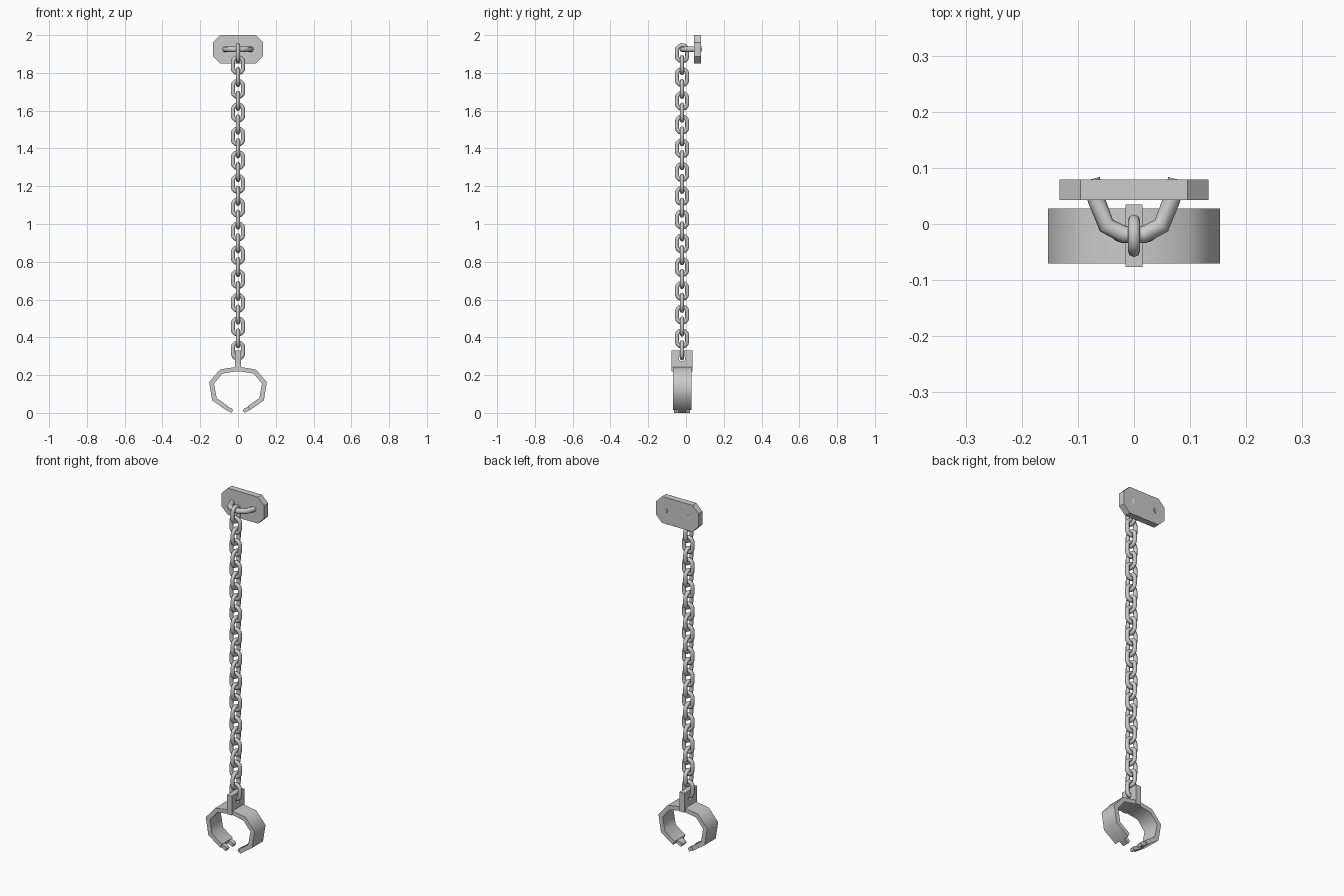
import bpy, bmesh
from math import sin, cos, pi, radians

if "Cube" in bpy.data.objects:
    bpy.data.objects.remove(bpy.data.objects["Cube"])

CY = -0.021  # chain and cuff depth centre


def finish(name, bm, angle=None):
    bmesh.ops.recalc_face_normals(bm, faces=bm.faces[:])
    me = bpy.data.meshes.new(name)
    bm.to_mesh(me)
    bm.free()
    ob = bpy.data.objects.new(name, me)
    bpy.context.collection.objects.link(ob)
    if angle:
        bpy.ops.object.select_all(action='DESELECT')
        ob.select_set(True)
        bpy.context.view_layer.objects.active = ob
        bpy.ops.object.shade_smooth_by_angle(angle=radians(angle))
    return ob


def tube(name, pts, r, closed=False):
    cu = bpy.data.curves.new(name, 'CURVE')
    cu.dimensions = '3D'
    cu.bevel_depth = r
    cu.bevel_resolution = 2
    cu.use_fill_caps = not closed
    sp = cu.splines.new('POLY')
    sp.points.add(len(pts) - 1)
    for p, co in zip(sp.points, pts):
        p.co = (*co, 1)
    sp.use_cyclic_u = closed
    ob = bpy.data.objects.new(name, cu)
    bpy.context.collection.objects.link(ob)
    bpy.ops.object.select_all(action='DESELECT')
    ob.select_set(True)
    bpy.context.view_layer.objects.active = ob
    bpy.ops.object.convert(target='MESH')
    ob = bpy.context.object
    bpy.ops.object.shade_smooth_by_angle(angle=radians(60))
    return ob


def extrude_profile(bm, pts, vec):
    f = bm.faces.new([bm.verts.new(p) for p in pts])
    new = bmesh.ops.extrude_face_region(bm, geom=[f])['geom']
    bmesh.ops.translate(bm, vec=vec, verts=[v for v in new if isinstance(v, bmesh.types.BMVert)])


# wall plate: rectangle with clipped corners
corner = [(.133, .037), (.095, .075)]
outline = corner + [(-x, z) for x, z in corner[::-1]]
outline += [(-x, -z) for x, z in corner] + [(x, -z) for x, z in corner[::-1]]
bm = bmesh.new()
extrude_profile(bm, [(x, .043, 1.925 + z) for x, z in outline], (0, .036, 0))
finish("wall_plate", bm)

# staple bent out of the plate
half = [(-.076, .08), (-.067, .043), (-.049, -.003), (-.018, -.019)]
path = half + [(-x, y) for x, y in half[::-1]]
tube("staple", [(x, y, 1.925) for x, y in path], .0155)

# chain of alternating links
oval = []
for side in (1, -1):
    for k in range(7):
        a = pi * k / 6
        oval.append((side * .027 * cos(a), side * (.0155 + .027 * sin(a))))
link = tube("chain_link", [(x, 0, z) for x, z in oval], .011, closed=True)
for i in range(26):
    ob = link if i == 0 else link.copy()
    if i:
        bpy.context.collection.objects.link(ob)
    ob.location = (0, CY, 1.904 - i * .0629)
    ob.rotation_euler.z = 0 if i % 2 else pi / 2

# lug with a hole for the last link
bm = bmesh.new()
bmesh.ops.create_cube(bm, size=1)
bmesh.ops.scale(bm, vec=(.03, .112, .11), verts=bm.verts)
bmesh.ops.translate(bm, vec=(0, CY, .275), verts=bm.verts)
lug = finish("lug", bm)
bpy.ops.mesh.primitive_cylinder_add(vertices=12, radius=.017, depth=.2,
                                    location=(0, CY, .288), rotation=(0, pi / 2, 0))
cutter = bpy.context.object
cutter.name = "lug_hole_cutter"
cutter.hide_render = True
cutter.hide_set(True)
mod = lug.modifiers.new("hole", 'BOOLEAN')
mod.operation = 'DIFFERENCE'
mod.object = cutter

# open cuff: outer and inner outlines of one half, mirrored
outer = [(0, .245), (.095, .23), (.153, .163), (.137, .066), (.062, .014)]
inner = [(0, .222), (.083, .208), (.127, .155), (.113, .079), (.053, .036)]
ring = [(-x, z) for x, z in outer[:0:-1]] + outer
ring += inner[::-1] + [(-x, z) for x, z in inner[1:]]
bm = bmesh.new()
n = len(outer) * 2 - 1
loops = [[bm.verts.new((x, CY + s * .049, z)) for x, z in ring] for s in (-1, 1)]
m = len(ring)
for i in range(m):
    j = (i + 1) % m
    bm.faces.new((loops[0][i], loops[0][j], loops[1][j], loops[1][i]))
for lp in loops:
    for i in range(n - 1):
        bm.faces.new((lp[i], lp[i + 1], lp[m - 2 - i], lp[m - 1 - i]))
finish("cuff", bm, 60)

# clasp ends: a tongue on one side, two prongs on the other
tip = [(.066, .017), (.034, 0), (.026, .014), (.034, .024), (.056, .034)]
for name, sx, y0, w in (("clasp_tongue", 1, -.02, .04),
                        ("clasp_prong_front", -1, -.042, .024),
                        ("clasp_prong_back", -1, .018, .024)):
    bm = bmesh.new()
    extrude_profile(bm, [(sx * x, CY + y0, z) for x, z in tip], (0, w, 0))
    finish(name, bm)
